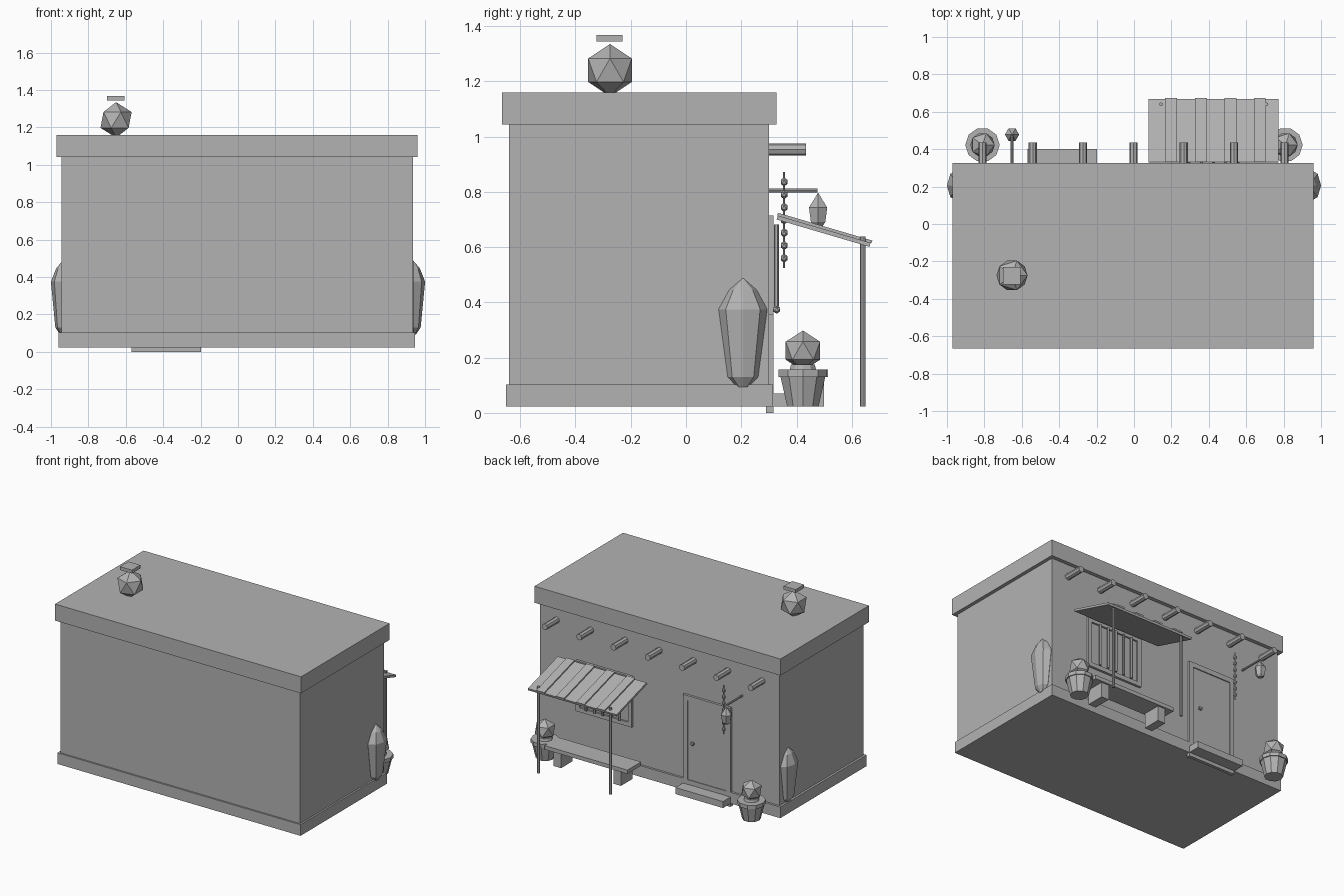
import bpy, bmesh, math
from mathutils import Matrix, Vector

cube = bpy.data.objects.get("Cube")
if cube:
    bpy.data.objects.remove(cube, do_unlink=True)

clay = bpy.data.materials.new("plain_grey")
clay.use_nodes = True
GREY = (0.45, 0.45, 0.45, 1)
clay.diffuse_color = GREY
clay.node_tree.nodes["Principled BSDF"].inputs["Base Color"].default_value = GREY


def finish(name, bm):
    mesh = bpy.data.meshes.new(name)
    bmesh.ops.recalc_face_normals(bm, faces=bm.faces)
    bm.to_mesh(mesh)
    bm.free()
    mesh.materials.append(clay)
    obj = bpy.data.objects.new(name, mesh)
    bpy.context.collection.objects.link(obj)
    return obj


def box(name, x, y, z, tilt=0):
    """Box from (min, max) ranges, optionally tilted about x."""
    bm = bmesh.new()
    size = Vector((x[1] - x[0], y[1] - y[0], z[1] - z[0]))
    mid = Vector((x[0] + x[1], y[0] + y[1], z[0] + z[1])) / 2
    bmesh.ops.create_cube(bm, size=1, matrix=Matrix.Diagonal(size).to_4x4())
    obj = finish(name, bm)
    obj.location = mid
    obj.rotation_euler.x = tilt
    return obj


def rod(name, start, end, radius, sides=8):
    bm = bmesh.new()
    a, b = Vector(start), Vector(end)
    turn = (b - a).to_track_quat('Z', 'Y').to_matrix().to_4x4()
    bmesh.ops.create_cone(bm, cap_ends=True, segments=sides, radius1=radius, radius2=radius,
                          depth=(b - a).length, matrix=Matrix.Translation((a + b) / 2) @ turn)
    return finish(name, bm)


def ball(name, centre, radius, stretch=1):
    bm = bmesh.new()
    bmesh.ops.create_icosphere(bm, subdivisions=1, radius=radius,
                               matrix=Matrix.Translation(centre) @ Matrix.Diagonal((1, 1, stretch, 1)))
    return finish(name, bm)


def lathe(name, x, y, profile, sides, squash=1):
    """Faceted solid of revolution from (radius, z) points."""
    bm = bmesh.new()
    rings = []
    for r, z in profile:
        rings.append([bm.verts.new((x + squash * r * math.cos(math.tau * i / sides),
                                    y + r * math.sin(math.tau * i / sides), z))
                      for i in range(sides)])
    for low, high in zip(rings, rings[1:]):
        for i in range(sides):
            j = (i + 1) % sides
            bm.faces.new((low[i], low[j], high[j], high[i]))
    bm.faces.new(rings[0])
    bm.faces.new(rings[-1])
    bmesh.ops.remove_doubles(bm, verts=bm.verts, dist=0.0005)
    return finish(name, bm)


def frame(name, x, y, z, w, bottom=True):
    box(name + "_side_a", (x[0], x[0] + w), y, z)
    box(name + "_side_b", (x[1] - w, x[1]), y, z)
    box(name + "_top", (x[0] + w, x[1] - w), y, (z[1] - w, z[1]))
    if bottom:
        box(name + "_bottom", (x[0] + w, x[1] - w), y, (z[0], z[0] + w))


# House shell
box("walls", (-0.945, 0.935), (-0.64, 0.30), (0.03, 1.05))
box("plinth", (-0.96, 0.947), (-0.652, 0.315), (0.024, 0.103))
box("roof_parapet", (-0.97, 0.96), (-0.665, 0.327), (1.043, 1.16))

# Roof chimney with floating cap
ball("chimney_pot", (-0.652, -0.275, 1.24), 0.093, 1.02)
box("chimney_cap", (-0.70, -0.606), (-0.323, -0.229), (1.343, 1.367))

# Roof beam ends
for i in range(7):
    x = -0.81 + i * 0.269
    rod("beam_end", (x, 0.28, 0.953), (x, 0.435, 0.953), 0.022)

# Door, threshold and step
frame("door_frame", (-0.57, -0.197), (0.29, 0.317), (0, 0.70), 0.035, bottom=False)
box("door_threshold", (-0.57, -0.197), (0.295, 0.317), (0, 0.03))
box("door_panel", (-0.535, -0.232), (0.29, 0.31), (0.03, 0.665))
box("door_step", (-0.57, -0.197), (0.30, 0.40), (0.024, 0.07))
ball("door_knob", (-0.28, 0.328, 0.374), 0.015)

# Window with bars
frame("window_frame", (0.205, 0.645), (0.29, 0.317), (0.356, 0.714), 0.03)
box("window_pane", (0.235, 0.615), (0.29, 0.305), (0.386, 0.684))
for i in range(5):
    x = 0.425 + (i - 2) * 0.065
    rod("window_bar", (x, 0.327, 0.385), (x, 0.327, 0.682), 0.009, 6)

# Awning with raised slats and posts
slope = -math.atan2(0.1, 0.34)
box("awning_panel", (0.077, 0.773), (0.323, 0.673), (0.650, 0.665), slope)
for x in (0.198, 0.358, 0.516, 0.672):
    box("awning_slat", (x - 0.031, x + 0.031), (0.324, 0.68), (0.664, 0.674), slope)
for x in (0.144, 0.708):
    rod("awning_post", (x, 0.64, 0.024), (x, 0.64, 0.638), 0.01)

# Bench
box("bench_seat", (0.10, 0.75), (0.36, 0.513), (0.13, 0.157))
for x in (0.16, 0.63):
    box("bench_leg", (x, x + 0.06), (0.37, 0.50), (0.024, 0.13))

# Hanging lantern
rod("lantern_arm", (-0.652, 0.295, 0.805), (-0.652, 0.475, 0.805), 0.007)
lathe("lantern", -0.652, 0.478, [(0.018, 0.675), (0.03, 0.69), (0.038, 0.743), (0, 0.797)], 6)

# String of hanging peppers
rod("pepper_string", (-0.545, 0.355, 0.525), (-0.545, 0.355, 0.872), 0.004, 6)
for i in range(7):
    ball("pepper", (-0.545, 0.355, 0.56 + i * 0.046), 0.014, 1.2)

# Potted plants and side shrubs, one at each end
pot = [(0.06, 0.024), (0.085, 0.13), (0.092, 0.13), (0.092, 0.157), (0.05, 0.157), (0.045, 0.175)]
shrub = [(0.02, 0.093), (0.055, 0.13), (0.088, 0.375), (0.05, 0.445), (0, 0.488)]
for side in (-1, 1):
    lathe("plant_pot", side * 0.81, 0.423, pot, 10)
    ball("potted_plant", (side * 0.81, 0.423, 0.225), 0.073)
    lathe("side_shrub", side * 0.937, 0.206, shrub, 8, squash=0.72)
